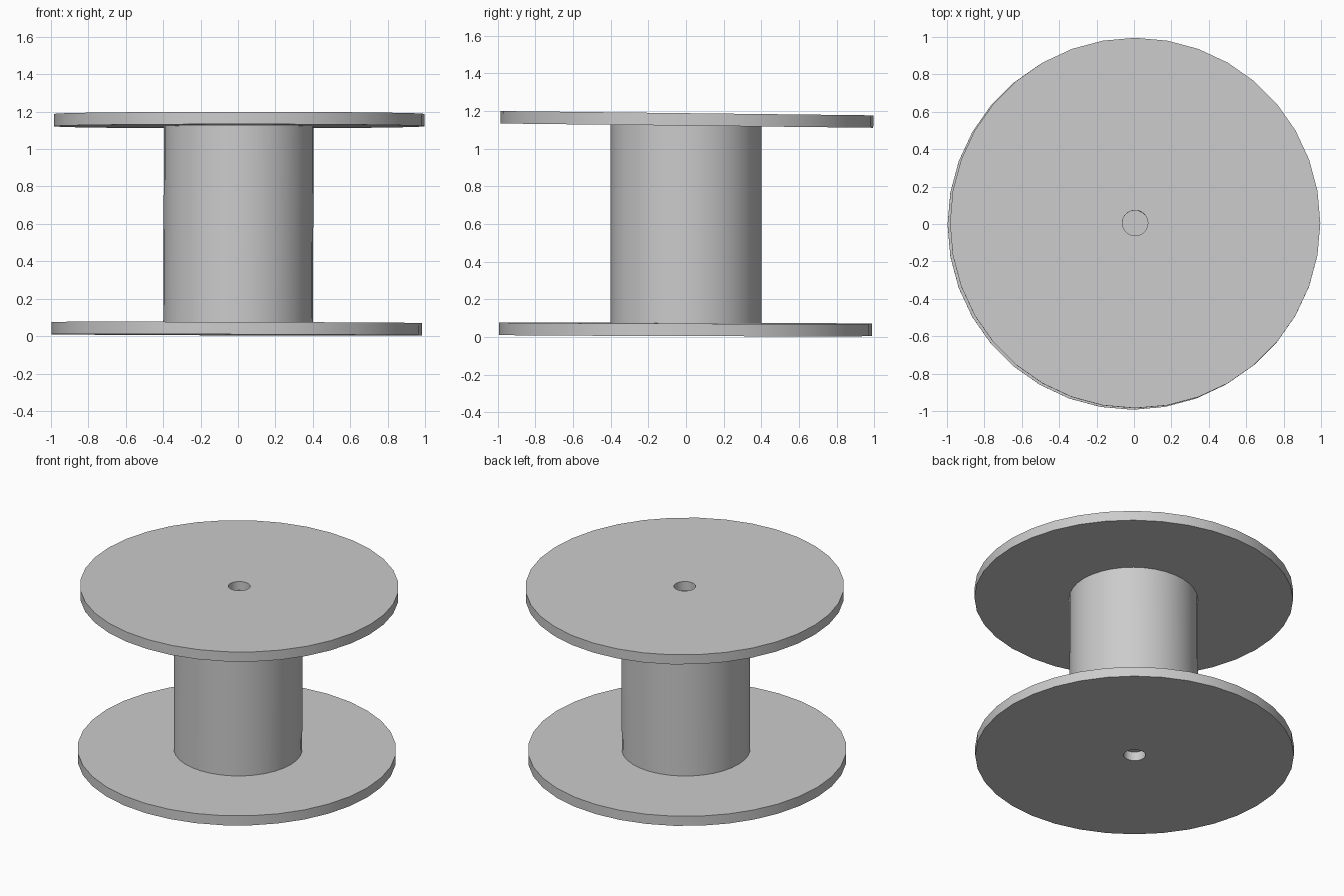
import bpy, bmesh, math
from mathutils import Matrix, Vector

if "Cube" in bpy.data.objects:
    bpy.data.objects.remove(bpy.data.objects["Cube"])

SIDES = 36
FLANGE_R, HOLE_R, DRUM_R = 0.99, 0.068, 0.4
THICK = 0.066

grey = bpy.data.materials.new("plain grey")
colour = (0.6, 0.6, 0.6, 1)
grey.use_nodes = True
grey.diffuse_color = colour
grey.node_tree.nodes["Principled BSDF"].inputs["Base Color"].default_value = colour


def lathe(name, profile, location, rotation=(0, 0, 0), closed=False):
    """Spin a radius/height profile around z."""
    bm = bmesh.new()
    verts = [bm.verts.new((r, 0, z)) for r, z in profile]
    pairs = list(zip(verts, verts[1:]))
    if closed:
        pairs.append((verts[-1], verts[0]))
    edges = [bm.edges.new(p) for p in pairs]
    bmesh.ops.spin(bm, geom=verts + edges, cent=(0, 0, 0), axis=(0, 0, 1),
                   angle=math.tau, steps=SIDES, use_merge=True)
    bmesh.ops.remove_doubles(bm, verts=bm.verts, dist=0.0001)
    bmesh.ops.recalc_face_normals(bm, faces=bm.faces)
    mesh = bpy.data.meshes.new(name)
    bm.to_mesh(mesh)
    bm.free()
    mesh.materials.append(grey)
    obj = bpy.data.objects.new(name, mesh)
    obj.location, obj.rotation_euler = location, rotation
    bpy.context.collection.objects.link(obj)
    bpy.ops.object.select_all(action="DESELECT")
    obj.select_set(True)
    bpy.context.view_layer.objects.active = obj
    bpy.ops.object.shade_smooth_by_angle(angle=math.radians(30))
    return obj


# Flanges: thin discs with a centre hole, each sitting slightly askew
h = THICK / 2
ring = [(HOLE_R, -h), (FLANGE_R, -h), (FLANGE_R, h), (HOLE_R, h)]
lathe("bottom_flange", ring, (-0.007, -0.003, 0.04), (-0.003, 0.003, 0), closed=True)
lathe("top_flange", ring, (0.006, 0.005, 1.155), (-0.0115, 0, 0), closed=True)

# Drum: solid core whose ends close the flange holes
low, high = 0.068, 1.128
drum = [(0, low), (DRUM_R, low), (DRUM_R, high), (0, high)]
lathe("drum", drum, (0, 0, 0), (0, 0.004, 0))
